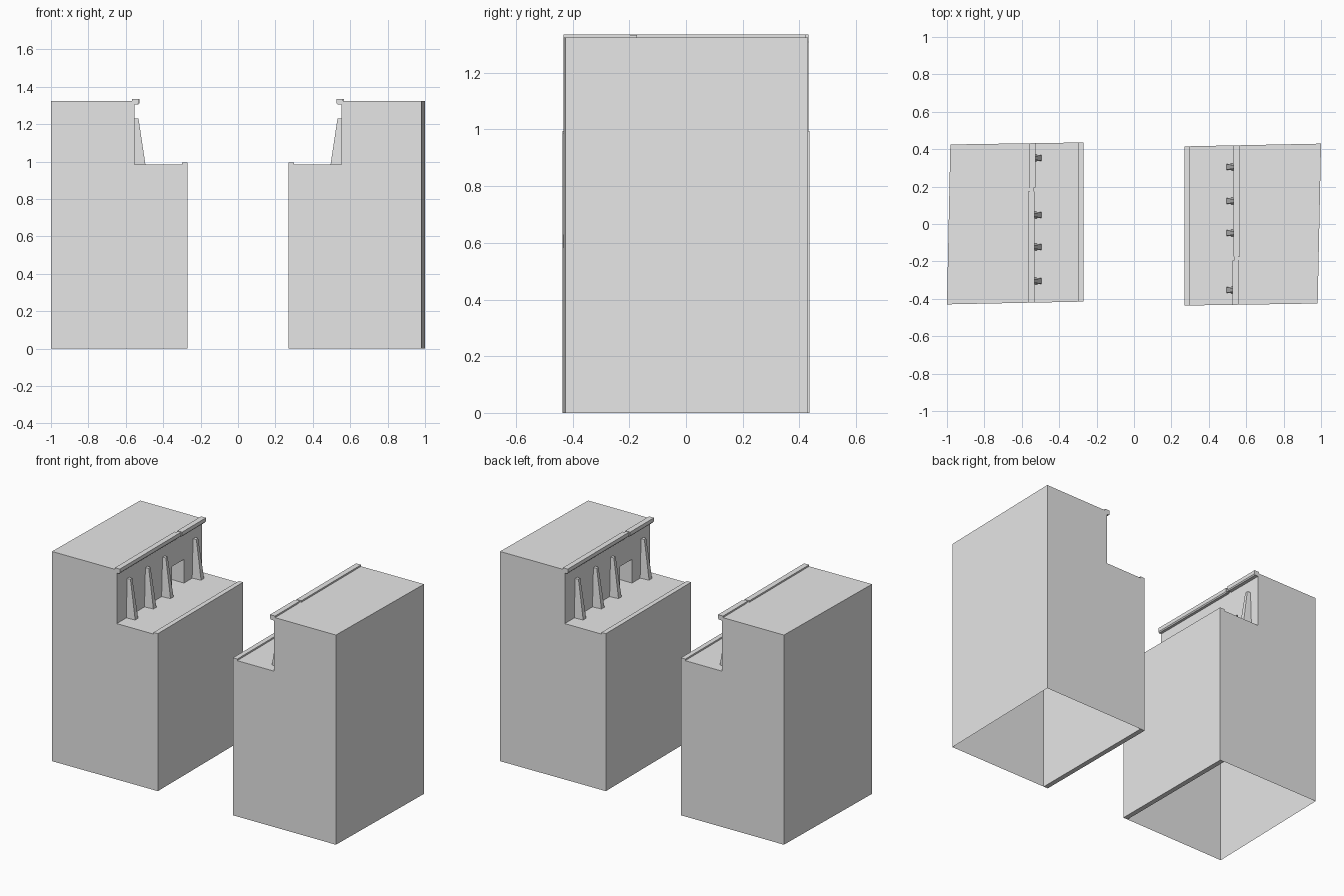
import bpy, bmesh, math
from mathutils import Vector

if "Cube" in bpy.data.objects:
    bpy.data.objects.remove(bpy.data.objects["Cube"])

grey = bpy.data.materials.new("plain_grey")
grey.use_nodes = True
grey.diffuse_color = (0.8, 0.8, 0.8, 1)
grey.node_tree.nodes["Principled BSDF"].inputs["Base Color"].default_value = (0.8, 0.8, 0.8, 1)

WALL, FLOOR, ROOF = 0.553, 0.985, 1.325


def front_y(x):
    return -0.436 + 0.015 * (x - 0.27)


def back_y(x):
    return 0.415 + 0.02 * (x - 0.27)


def new_object(name, bm):
    bmesh.ops.recalc_face_normals(bm, faces=bm.faces)
    mesh = bpy.data.meshes.new(name)
    bm.to_mesh(mesh)
    bm.free()
    mesh.materials.append(grey)
    obj = bpy.data.objects.new(name, mesh)
    bpy.context.collection.objects.link(obj)
    return obj


def pair(obj):
    """Add the matching part on the opposite block, turned half a circle."""
    other = bpy.data.objects.new(obj.name + "_opposite", obj.data)
    other.rotation_euler.z = math.pi
    bpy.context.collection.objects.link(other)


def prism(name, profile, y0=front_y, y1=back_y, skew=0.0):
    """Extrude an x-z profile along y; skew pulls in the outer front edge."""
    bm = bmesh.new()
    front = [bm.verts.new((x - (skew if x > 0.9 else 0), y0(x), z)) for x, z in profile]
    back = [bm.verts.new((x, y1(x), z)) for x, z in profile]
    bm.faces.new(front)
    bm.faces.new(back)
    n = len(profile)
    for i in range(n):
        j = (i + 1) % n
        bm.faces.new((front[i], front[j], back[j], back[i]))
    return new_object(name, bm)


# Stepped block with a doorway recess, hollow and open underneath
block = prism("stepped_block", [(0.30, 0), (0.30, FLOOR), (WALL, FLOOR),
                                (WALL, ROOF), (1, ROOF), (1, 0)], skew=0.018)
cutter = prism("doorway_cutter", [(0.5, FLOOR), (0.5, 1.135), (0.66, 1.135), (0.66, FLOOR)],
               lambda x: -0.25, lambda x: -0.13)
cutter.hide_render = True
cut = block.modifiers.new("doorway", "BOOLEAN")
cut.object = cutter
cut.solver = "EXACT"
bpy.context.view_layer.update()
result = block.evaluated_get(bpy.context.evaluated_depsgraph_get())
bm = bmesh.new()
bm.from_mesh(result.to_mesh())
block.modifiers.clear()
bpy.data.objects.remove(cutter)
bottom = [f for f in bm.faces if all(v.co.z < 0.001 for v in f.verts)]
bmesh.ops.delete(bm, geom=bottom, context="FACES")
bm.to_mesh(block.data)
bm.free()
pair(block)

# Thick inner wall that ends in a low parapet
pair(prism("inner_wall", [(0.27, 0), (0.27, 0.995), (0.30, 0.995), (0.30, 0)]))

# Cornice in two runs with a slim joint over the doorway
lip = [(0.564, 1.335), (0.530, 1.335), (0.530, 1.312), (0.535, 1.305), (0.558, 1.305), (0.564, 1.32)]
runs = [("cornice_short", front_y, lambda x: -0.195, -0.003),
        ("cornice_long", lambda x: -0.175, back_y, 0.002)]
for name, y0, y1, shift in runs:
    pair(prism(name, [(x + shift, z) for x, z in lip], y0, y1))
pair(prism("cornice_joint", [(0.535, 1.31), (0.535, 1.332), (0.557, 1.332), (0.557, 1.31)],
           lambda x: -0.195, lambda x: -0.175))

# Tapered buttresses against the upper wall
for k, y in enumerate((0.305, 0.123, -0.048, -0.353)):
    bm = bmesh.new()
    for z, tip, wide, narrow in ((FLOOR, 0.495, 0.021, 0.015), (1.23, 0.532, 0.012, 0.009)):
        for s in (-1, 1):
            bm.verts.new(Vector((tip, y + s * narrow, z)))
            bm.verts.new(Vector((WALL + 0.002, y + s * wide, z)))
    bmesh.ops.convex_hull(bm, input=bm.verts)
    bmesh.ops.dissolve_limit(bm, angle_limit=0.02, verts=bm.verts, edges=bm.edges)
    pair(new_object(f"buttress_{k + 1}", bm))
